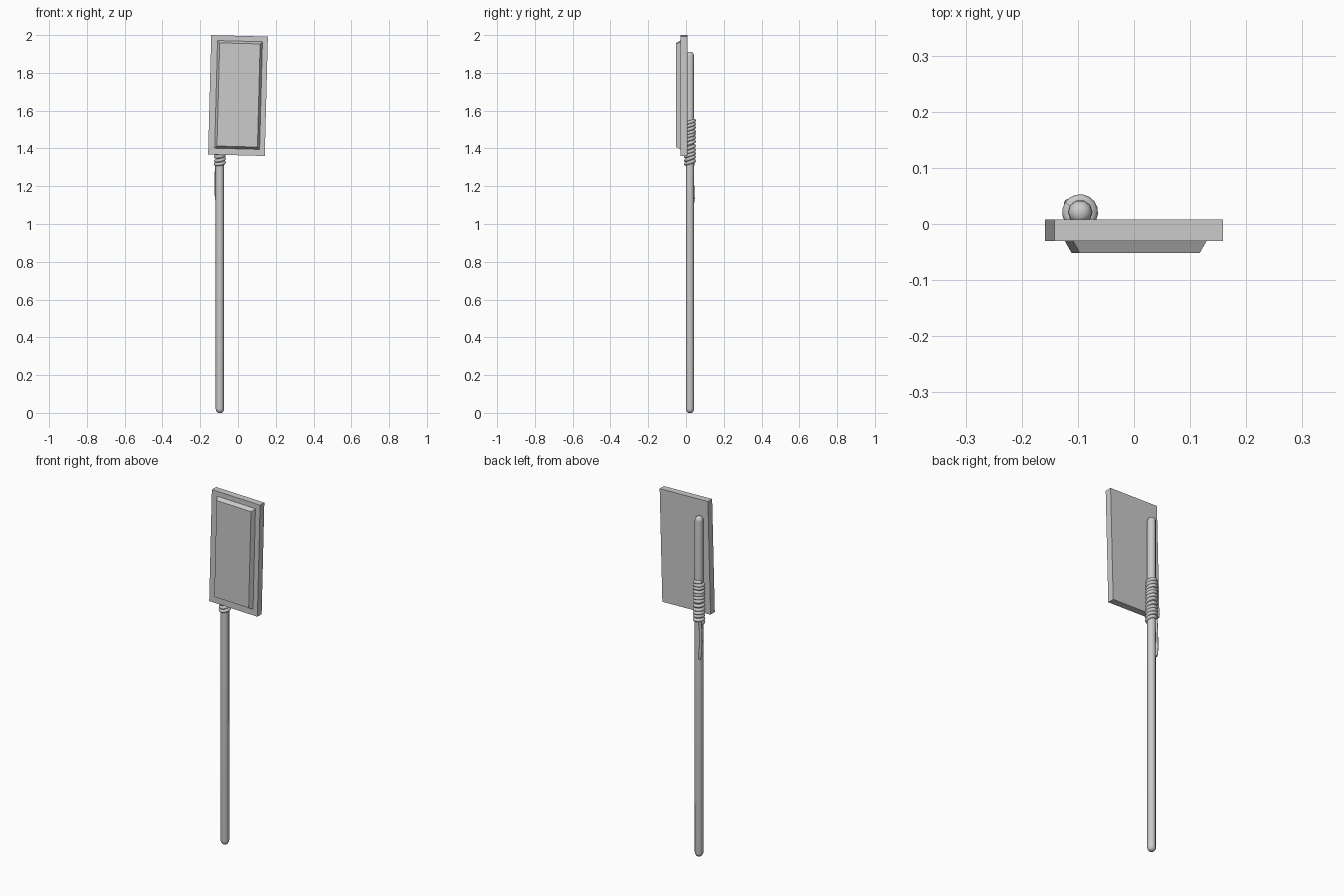
import bpy, bmesh, math, random
from mathutils import Matrix, Vector

if "Cube" in bpy.data.objects:
    bpy.data.objects.remove(bpy.data.objects["Cube"])

random.seed(4)
TILT = math.radians(1.5)
PX, PY = -0.096, 0.021      # pole axis


def make_object(name, bm, matrix=None):
    bmesh.ops.recalc_face_normals(bm, faces=bm.faces)
    me = bpy.data.meshes.new(name)
    bm.to_mesh(me)
    bm.free()
    ob = bpy.data.objects.new(name, me)
    bpy.context.collection.objects.link(ob)
    if matrix:
        ob.matrix_world = matrix
    return ob


def smooth(ob, angle):
    bpy.ops.object.select_all(action='DESELECT')
    ob.select_set(True)
    bpy.context.view_layer.objects.active = ob
    bpy.ops.object.shade_smooth_by_angle(angle=math.radians(angle))


def slab(name, w, h, y_back, y_front, inset, centre):
    """Tilted upright slab whose front face may be inset."""
    bm = bmesh.new()
    loops = []
    for y, i in ((y_back, 0), (y_front, inset)):
        a, b = w / 2 - i, h / 2 - i
        loops.append([bm.verts.new((sx * a, y, sz * b))
                      for sx, sz in ((-1, -1), (1, -1), (1, 1), (-1, 1))])
    for lp in loops:
        bm.faces.new(lp)
    for i in range(4):
        j = (i + 1) % 4
        bm.faces.new((loops[0][i], loops[0][j], loops[1][j], loops[1][i]))
    mat = Matrix.Translation((centre[0], 0, centre[1])) @ Matrix.Rotation(TILT, 4, 'Y')
    return make_object(name, bm, mat)


def tube(name, points, radii, sides):
    """Closed tube swept along a path with a radius per point."""
    bm = bmesh.new()
    rings = []
    for k, p in enumerate(points):
        t = (points[min(k + 1, len(points) - 1)] - points[max(k - 1, 0)]).normalized()
        ref = Vector((1, 0, 0)) if name == "tail" or name == "pole" else Vector((0, 0, 1))
        u = (ref - t * ref.dot(t)).normalized()
        v = t.cross(u)
        rings.append([bm.verts.new(p + radii[k] * (
            u * math.cos(2 * math.pi * s / sides) + v * math.sin(2 * math.pi * s / sides)))
            for s in range(sides)])
    for a, b in zip(rings, rings[1:]):
        for s in range(sides):
            r = (s + 1) % sides
            bm.faces.new((a[s], a[r], b[r], b[s]))
    bm.faces.new(rings[0])
    bm.faces.new(rings[-1])
    ob = make_object(name, bm)
    smooth(ob, 50)
    return ob


# Board and its raised, chamfered front
slab("board", 0.30, 0.632, 0.008, -0.03, 0.0, (0, 1.68))
slab("raised_face", 0.238, 0.57, -0.03, -0.052, 0.012, (0.003, 1.683))

# Pole with rounded ends
profile = [(0.0, 0.009), (0.005, 0.016), (0.013, 0.021), (0.022, 0.022),
           (1.888, 0.022), (1.897, 0.021), (1.905, 0.016), (1.91, 0.009)]
tube("pole", [Vector((PX, PY, z)) for z, _ in profile], [r for _, r in profile], 10)

# Cord wound around the pole, slightly uneven
TURNS, STEPS = 12, 16
coil = []
wob = [random.uniform(-0.005, 0.005) for _ in range(TURNS + 2)]
for k in range(TURNS * STEPS + 1):
    f = k / STEPS
    n, q = int(f), f % 1
    a = 2 * math.pi * f + math.radians(150)
    z = 1.318 + 0.0193 * f + wob[n] * (1 - q) + wob[n + 1] * q + 0.004 * math.sin(a)
    coil.append(Vector((PX + 0.0225 * math.cos(a), PY + 0.0225 * math.sin(a), z)))
tube("cord_wrap", coil, [0.0095] * len(coil), 8)

# Loose cord end hanging below the wrap
tail = [Vector(p) for p in ((-0.112, 0.036, 1.325), (-0.116, 0.036, 1.28), (-0.118, 0.036, 1.22),
                            (-0.117, 0.037, 1.17), (-0.113, 0.038, 1.135), (-0.112, 0.039, 1.115))]
tube("tail", tail, [0.008, 0.007, 0.007, 0.008, 0.0085, 0.006], 8)
